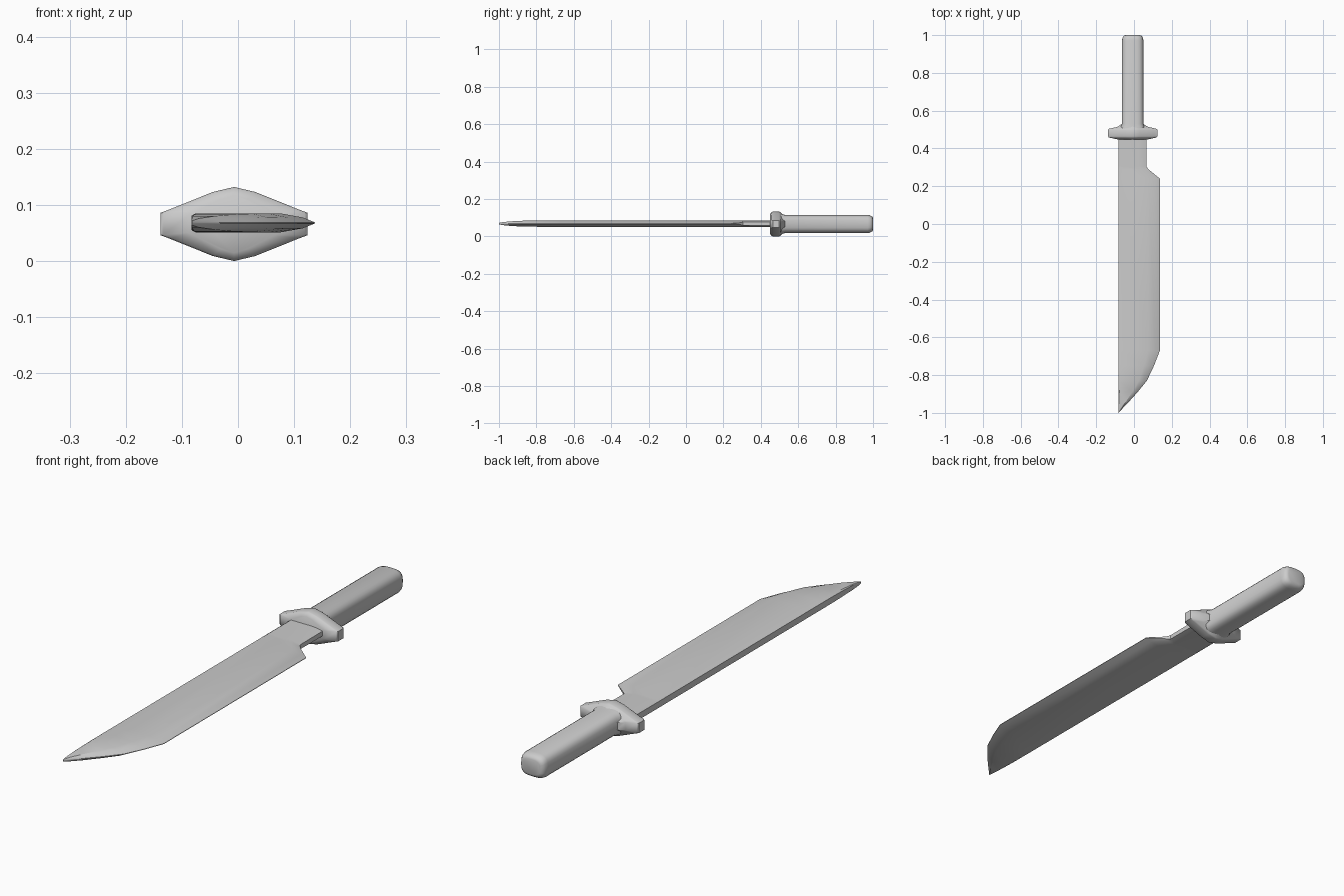
import bpy, bmesh, math

if "Cube" in bpy.data.objects:
    bpy.data.objects.remove(bpy.data.objects["Cube"])

CX, CZ = -0.007, 0.066   # long axis of guard and grip


def loft(name, rings, angle=35):
    """Skin a closed mesh through rings of equal point count."""
    bm = bmesh.new()
    loops = [[bm.verts.new(p) for p in ring] for ring in rings]
    n = len(loops[0])
    for a, b in zip(loops, loops[1:]):
        for i in range(n):
            j = (i + 1) % n
            bm.faces.new((a[i], a[j], b[j], b[i]))
    bm.faces.new(loops[0])
    bm.faces.new(loops[-1])
    bmesh.ops.recalc_face_normals(bm, faces=bm.faces)
    mesh = bpy.data.meshes.new(name)
    bm.to_mesh(mesh)
    bm.free()
    ob = bpy.data.objects.new(name, mesh)
    bpy.context.collection.objects.link(ob)
    bpy.ops.object.select_all(action='DESELECT')
    ob.select_set(True)
    bpy.context.view_layer.objects.active = ob
    bpy.ops.object.shade_smooth_by_angle(angle=math.radians(angle))
    return ob


# Blade: flat spine, ground edge, tapering tip
def blade_ring(y, edge, half, edge_half):
    spine = -0.083
    w = edge - spine
    upper = [(spine, half * 0.75), (spine + 0.05 * w, half),
             (edge - 0.28 * w, half), (edge - 0.1 * w, half * 0.55 + edge_half * 0.4),
             (edge, edge_half)]
    pts = upper + [(x, -z) for x, z in reversed(upper)]
    return [(x, y, CZ + 0.002 + z) for x, z in pts]


blade_stations = [  # y, edge x, half thickness, half thickness of the edge
    (0.47, 0.065, 0.017, 0.010), (0.305, 0.065, 0.017, 0.009),
    (0.29, 0.076, 0.017, 0.005), (0.24, 0.137, 0.017, 0.001),
    (-0.67, 0.137, 0.017, 0.001), (-0.75, 0.106, 0.017, 0.001),
    (-0.83, 0.068, 0.0165, 0.001), (-0.89, 0.019, 0.015, 0.001),
    (-0.94, -0.026, 0.012, 0.001), (-0.98, -0.064, 0.008, 0.001),
    (-1.0, -0.081, 0.004, 0.001)]
loft("blade", [blade_ring(*s) for s in blade_stations], 25)


# Guard: pointed oval plate with chamfered rims
quarter = [(0.131, 0.020), (0.115, 0.026), (0.038, 0.057), (0.0, 0.066)]
half = quarter + [(-x, z) for x, z in reversed(quarter[:-1])]
outline = half + [(x, -z) for x, z in reversed(half) if abs(x) > 0.001 or z > 0]


def guard_ring(y, sx, sz):
    return [(CX + x * sx, y, CZ + z * sz) for x, z in outline]


loft("guard", [guard_ring(*s) for s in [
    (0.448, 0.62, 0.78), (0.458, 0.96, 0.96), (0.464, 1, 1),
    (0.498, 1, 1), (0.504, 0.96, 0.96), (0.514, 0.62, 0.8),
    (0.53, 0.43, 0.72)]], 40)


# Grip: rounded rectangular bar with a softened butt
def grip_ring(y, rx, rz):
    ring = []
    for i in range(24):
        a = math.tau * i / 24
        c, s = math.cos(a), math.sin(a)
        ring.append((CX + rx * math.copysign(abs(c) ** 0.65, c), y,
                     CZ + rz * math.copysign(abs(s) ** 0.65, s)))
    return ring


loft("grip", [grip_ring(*s) for s in [
    (0.5, 0.066, 0.053), (0.515, 0.064, 0.052), (0.53, 0.057, 0.049),
    (0.972, 0.057, 0.049), (0.986, 0.054, 0.045), (0.996, 0.048, 0.039),
    (1.0, 0.038, 0.030)]], 50)
